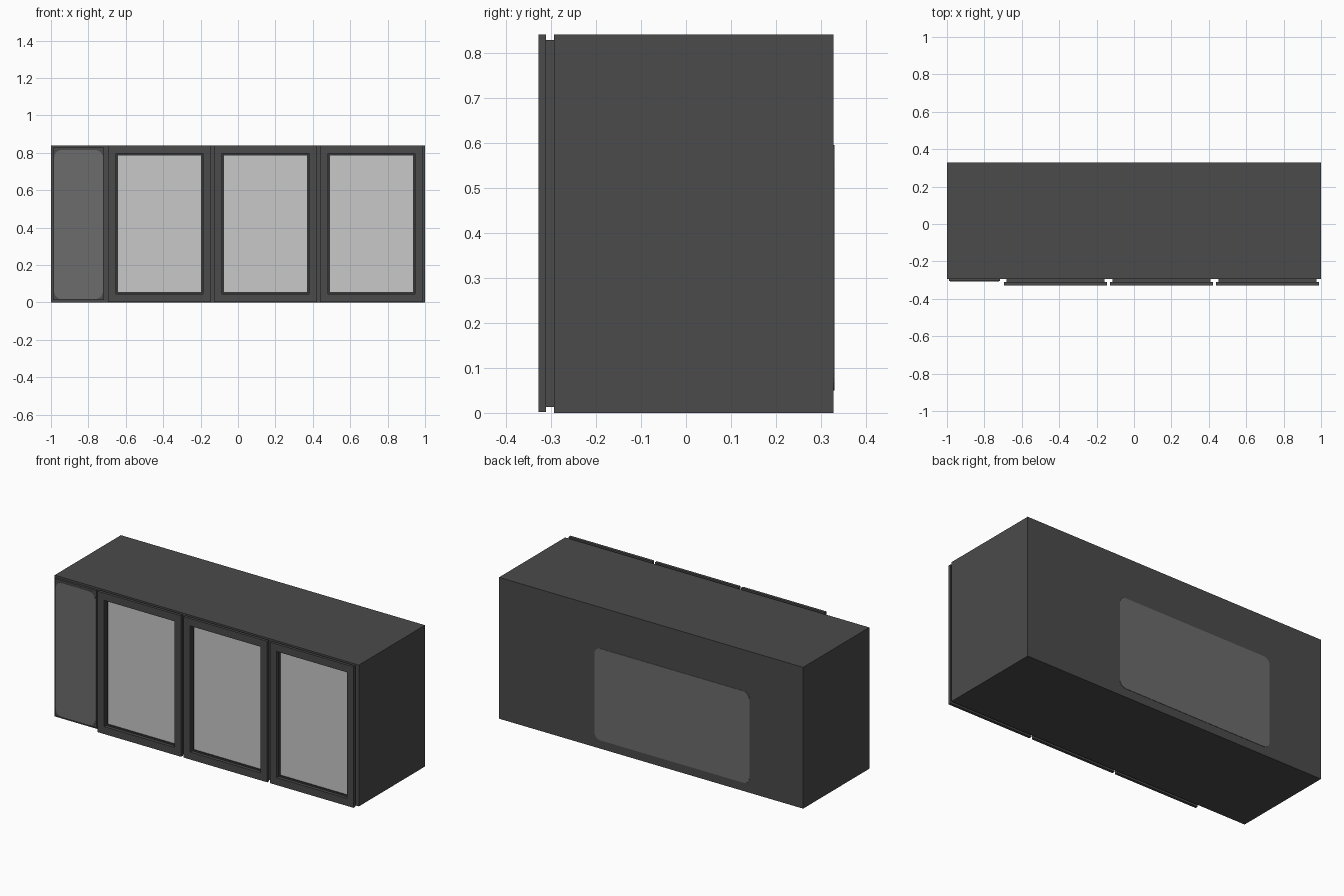
import bpy, bmesh, math

if "Cube" in bpy.data.objects:
    bpy.data.objects.remove(bpy.data.objects["Cube"])


def material(name, v):
    m = bpy.data.materials.new(name)
    m.diffuse_color = (v, v, v, 1)
    m.use_nodes = True
    m.node_tree.nodes["Principled BSDF"].inputs["Base Color"].default_value = m.diffuse_color
    return m


BODY = material("charcoal", 0.069)
VENT = material("vent_grey", 0.150)
GLASS = material("glass_grey", 0.578)
SEAL = material("seal_dark", 0.035)


def finish(name, bm, mat):
    bmesh.ops.recalc_face_normals(bm, faces=bm.faces)
    me = bpy.data.meshes.new(name)
    bm.to_mesh(me)
    bm.free()
    me.materials.append(mat)
    ob = bpy.data.objects.new(name, me)
    bpy.context.collection.objects.link(ob)
    return ob


def box(name, x0, x1, y0, y1, z0, z1, mat):
    bm = bmesh.new()
    bmesh.ops.create_cube(bm, size=1)
    for v in bm.verts:
        v.co = (x1 if v.co.x > 0 else x0, y1 if v.co.y > 0 else y0, z1 if v.co.z > 0 else z0)
    return finish(name, bm, mat)


def ring(name, outer, inner, y0, y1, mat):
    """Rectangular frame; outer and inner are (x0, x1, z0, z1)."""
    bm = bmesh.new()
    loops = []
    for x0, x1, z0, z1 in (outer, inner):
        for y in (y0, y1):
            loops.append([bm.verts.new((x, y, z)) for x, z in ((x0, z0), (x1, z0), (x1, z1), (x0, z1))])
    of, ob, nf, nb = loops
    for a, b in ((of, nf), (nf, nb), (nb, ob), (ob, of)):
        for i in range(4):
            j = (i + 1) % 4
            bm.faces.new((a[i], a[j], b[j], b[i]))
    return finish(name, bm, mat)


def rounded_plate(name, x0, x1, z0, z1, y0, y1, r, mat):
    bm = bmesh.new()
    verts = []
    corners = ((x1 - r, z1 - r), (x0 + r, z1 - r), (x0 + r, z0 + r), (x1 - r, z0 + r))
    for k, (cx, cz) in enumerate(corners):
        for i in range(6):
            a = math.pi / 2 * (k + i / 5)
            verts.append(bm.verts.new((cx + r * math.cos(a), y0, cz + r * math.sin(a))))
    face = bm.faces.new(verts)
    ext = bmesh.ops.extrude_face_region(bm, geom=[face])
    for v in ext["geom"]:
        if isinstance(v, bmesh.types.BMVert):
            v.co.y = y1
    return finish(name, bm, mat)


H = 0.84
FRONT = -0.293

# Cabinet and its vent plates
box("cabinet", -1, 1, FRONT, 0.328, 0, H, BODY)
box("side_panel", -0.99, -0.717, -0.306, FRONT, 0.013, 0.828, BODY)
rounded_plate("front_vent", -0.983, -0.722, 0.018, 0.815, -0.308, -0.306, 0.04, VENT)
rounded_plate("rear_vent", -0.648, 0.372, 0.05, 0.595, 0.328, 0.330, 0.04, VENT)

# Three framed glass doors
for i in range(3):
    x0 = -0.695 + i * 0.567
    x1 = x0 + 0.55
    opening = (x0 + 0.043, x1 - 0.043, 0.046, 0.796)
    pane = (x0 + 0.053, x1 - 0.053, 0.056, 0.786)
    ring(f"door_frame_{i + 1}", (x0, x1, 0.002, H), opening, -0.328, -0.311, BODY)
    ring(f"door_gasket_{i + 1}", (x0 + 0.012, x1 - 0.012, 0.013, 0.828), opening, -0.311, FRONT, BODY)
    ring(f"glass_seal_{i + 1}", opening, pane, -0.309, FRONT, SEAL)
    box(f"glass_{i + 1}", pane[0], pane[1], -0.305, FRONT, pane[2], pane[3], GLASS)
